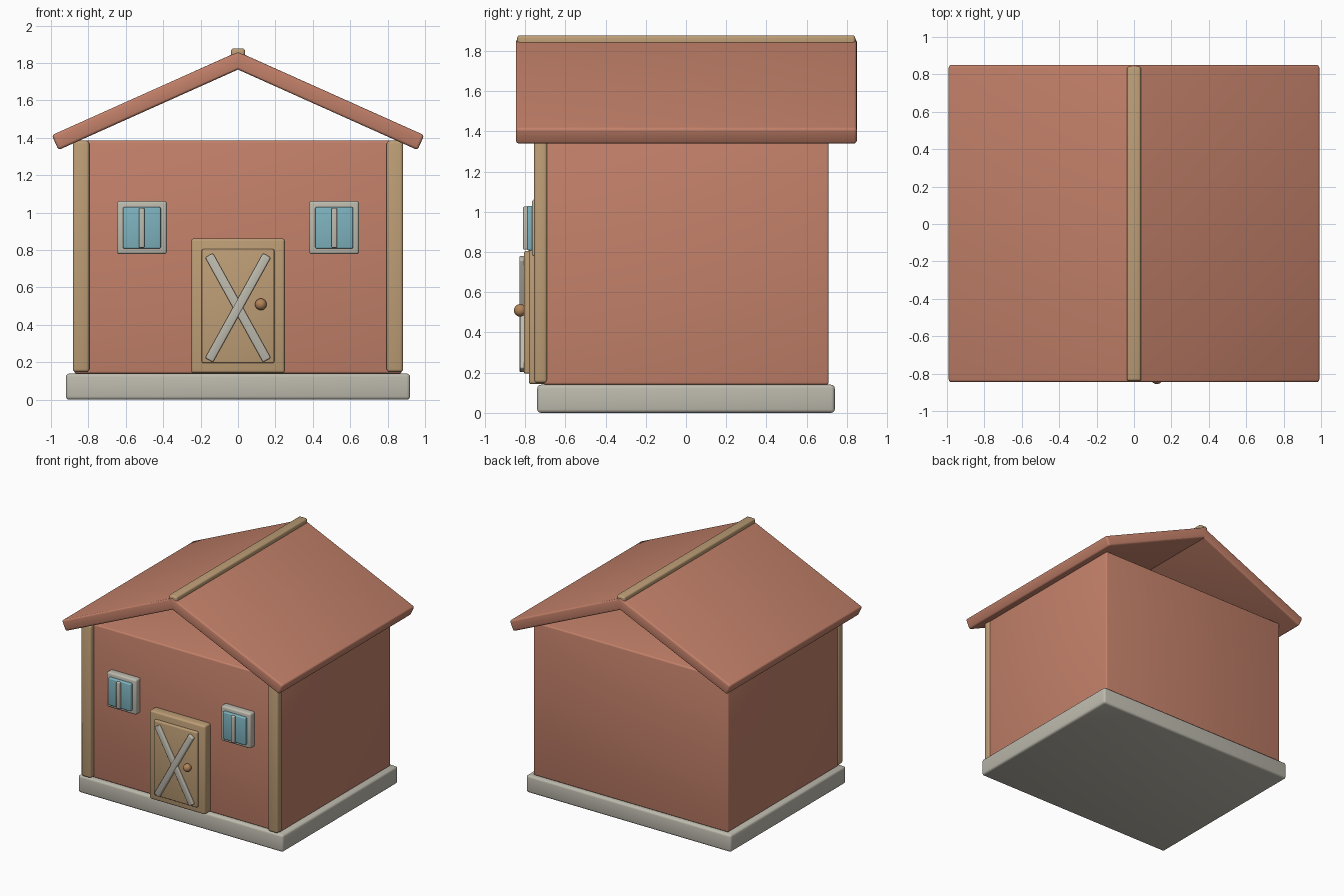
import bpy
from math import atan2, cos, sin, hypot
from mathutils import Vector

cube = bpy.data.objects.get("Cube")
if cube:
    bpy.data.objects.remove(cube, do_unlink=True)


def material(name, rgb):
    m = bpy.data.materials.new(name)
    m.use_nodes = True
    m.diffuse_color = (*rgb, 1)
    m.node_tree.nodes["Principled BSDF"].inputs["Base Color"].default_value = (*rgb, 1)
    return m


CLAY = material("clay red", (0.55, 0.22, 0.145))
WOOD = material("tan wood", (0.51, 0.34, 0.18))
STONE = material("pale stone", (0.51, 0.49, 0.42))
GLASS = material("blue glass", (0.21, 0.45, 0.52))
BRASS = material("brass", (0.45, 0.23, 0.10))


def finish(obj, name, mat):
    obj.name = name
    obj.data.name = name
    obj.data.materials.append(mat)
    bpy.ops.object.shade_smooth_by_angle()
    return obj


def block(name, mat, x, y, z, bevel=0.01, tilt=0):
    """Rounded box given by its (low, high) range on each axis, tilted about y."""
    ranges = (x, y, z)
    bpy.ops.mesh.primitive_cube_add(size=1, location=[(a + b) / 2 for a, b in ranges])
    obj = bpy.context.object
    obj.scale = [b - a for a, b in ranges]
    bpy.ops.object.transform_apply(location=False, rotation=False, scale=True)
    obj.rotation_euler.y = tilt
    mod = obj.modifiers.new("rounded edges", "BEVEL")
    mod.width = bevel
    mod.segments = 3
    bpy.ops.object.modifier_apply(modifier=mod.name)
    return finish(obj, name, mat)


def sides(lo, hi, s):
    return tuple(sorted((lo * s, hi * s)))


# Base and walls
block("foundation", STONE, (-0.92, 0.92), (-0.74, 0.74), (0, 0.14), 0.018)
block("walls", CLAY, (-0.875, 0.875), (-0.71, 0.71), (0.14, 1.385), 0.012)

# Roof slabs, meeting at the ridge with mitred ends
eave, apex, under, thick = 0.96, 1.765, 1.335, 0.087
slope = atan2(apex - under, eave)
for side, s in (("left", 1), ("right", -1)):
    profile = [(0, apex), (eave, under),
               (eave + thick * sin(slope), under + thick * cos(slope)),
               (0, apex + thick / cos(slope))]
    y0, y1 = -0.846, 0.85
    verts = [Vector((s * x, y, z)) for y in (y0, y1) for x, z in profile]
    faces = [(0, 1, 2, 3), (7, 6, 5, 4)]
    faces += [(i, i + 4, (i + 1) % 4 + 4, (i + 1) % 4) for i in range(4)]
    if s < 0:
        faces = [f[::-1] for f in faces]
    mesh = bpy.data.meshes.new("roof")
    mesh.from_pydata(verts, [], faces)
    roof = bpy.data.objects.new("roof", mesh)
    bpy.context.collection.objects.link(roof)
    bpy.ops.object.select_all(action="DESELECT")
    roof.select_set(True)
    bpy.context.view_layer.objects.active = roof
    # Round every edge except those of the hidden mitre
    weights = mesh.attributes.new("bevel_weight_edge", "FLOAT", "EDGE")
    for e in mesh.edges:
        on_mitre = all(abs(mesh.vertices[v].co.x) < 0.001 for v in e.vertices)
        weights.data[e.index].value = 0 if on_mitre else 1
        if all(abs(mesh.vertices[v].co.x) < 0.001 for v in e.vertices):
            continue
        if e.vertices[0] % 4 in (0, 3) and e.vertices[1] % 4 in (0, 3):
            weights.data[e.index].value = 0
    mod = roof.modifiers.new("rounded edges", "BEVEL")
    mod.limit_method = "WEIGHT"
    mod.width = 0.015
    mod.segments = 3
    bpy.ops.object.modifier_apply(modifier=mod.name)
    finish(roof, side + "_roof_slab", CLAY)

    # Corner posts
    block(side + "_corner_post", WOOD, sides(0.795, 0.883, s), (-0.755, -0.69),
          (0.148, 1.385), 0.016)

    # Windows
    block(side + "_window_frame", STONE, sides(0.38, 0.647, s), (-0.766, -0.70),
          (0.778, 1.062), 0.014)
    block(side + "_window_pane", GLASS, sides(0.413, 0.615, s), (-0.79, -0.74),
          (0.808, 1.03), 0.008)
    block(side + "_window_bar", STONE, sides(0.5, 0.53, s), (-0.81, -0.76),
          (0.812, 1.026), 0.007)

block("ridge_cap", WOOD, (-0.038, 0.038), (-0.84, 0.842), (1.815, 1.878), 0.014)

# Door with crossed braces and knob
block("door_frame", WOOD, (-0.25, 0.25), (-0.782, -0.70), (0.143, 0.862), 0.014)
block("door_panel", WOOD, (-0.194, 0.194), (-0.806, -0.75), (0.196, 0.805), 0.008)
run, rise, mid = 0.29, 0.525, 0.492
half = hypot(run, rise) / 2 + 0.02
for name, s, front in (("rising_brace", 1, -0.829), ("falling_brace", -1, -0.826)):
    block(name, STONE, (-0.024, 0.024), (front, -0.79), (mid - half, mid + half),
          0.008, s * atan2(run, rise))
bpy.ops.mesh.primitive_uv_sphere_add(segments=24, ring_count=16, radius=0.031,
                                     location=(0.122, -0.825, 0.51))
finish(bpy.context.object, "door_knob", BRASS)
